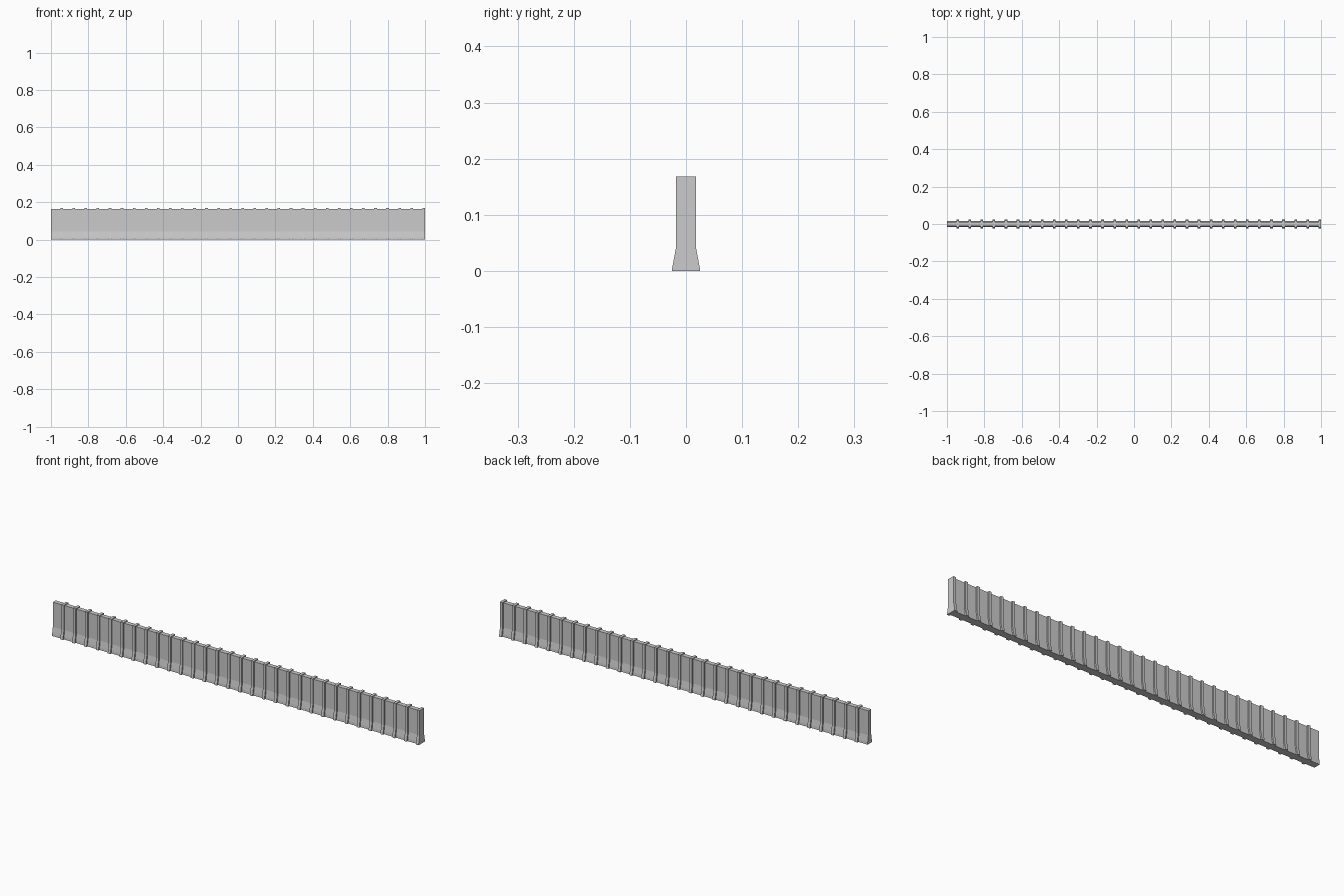
import bpy

if "Cube" in bpy.data.objects:
    bpy.data.objects.remove(bpy.data.objects["Cube"])

COUNT = 31
PITCH = 2.0 / COUNT
RIB_W = 0.014


def extrude_profile(name, half, x0, x1):
    """Extrude a y-symmetric profile (half-width, height) along x."""
    ring = half + [(-y, z) for y, z in reversed(half)]
    n = len(ring)
    verts = [(x, y, z) for x in (x0, x1) for y, z in ring]
    faces = [tuple(reversed(range(n))), tuple(range(n, 2 * n))]
    faces += [(i, (i + 1) % n, n + (i + 1) % n, n + i) for i in range(n)]
    mesh = bpy.data.meshes.new(name)
    mesh.from_pydata(verts, [], faces)
    obj = bpy.data.objects.new(name, mesh)
    bpy.context.collection.objects.link(obj)
    return obj


# Long thin wall with a flared foot
extrude_profile("wall_panel",
                [(0.017, 0), (0.016, 0.013), (0.011, 0.043), (0.011, 0.164)],
                -1.0, 1.0 - RIB_W / 2)

# Thicker upright ribs, one at the right end of every panel
rib = extrude_profile("rib",
                      [(0.025, 0), (0.025, 0.003), (0.0175, 0.043), (0.0175, 0.168)],
                      -1.0 + PITCH - RIB_W, -1.0 + PITCH)
array = rib.modifiers.new("repeat", "ARRAY")
array.count = COUNT
array.use_relative_offset = False
array.use_constant_offset = True
array.constant_offset_displace = (PITCH, 0, 0)
